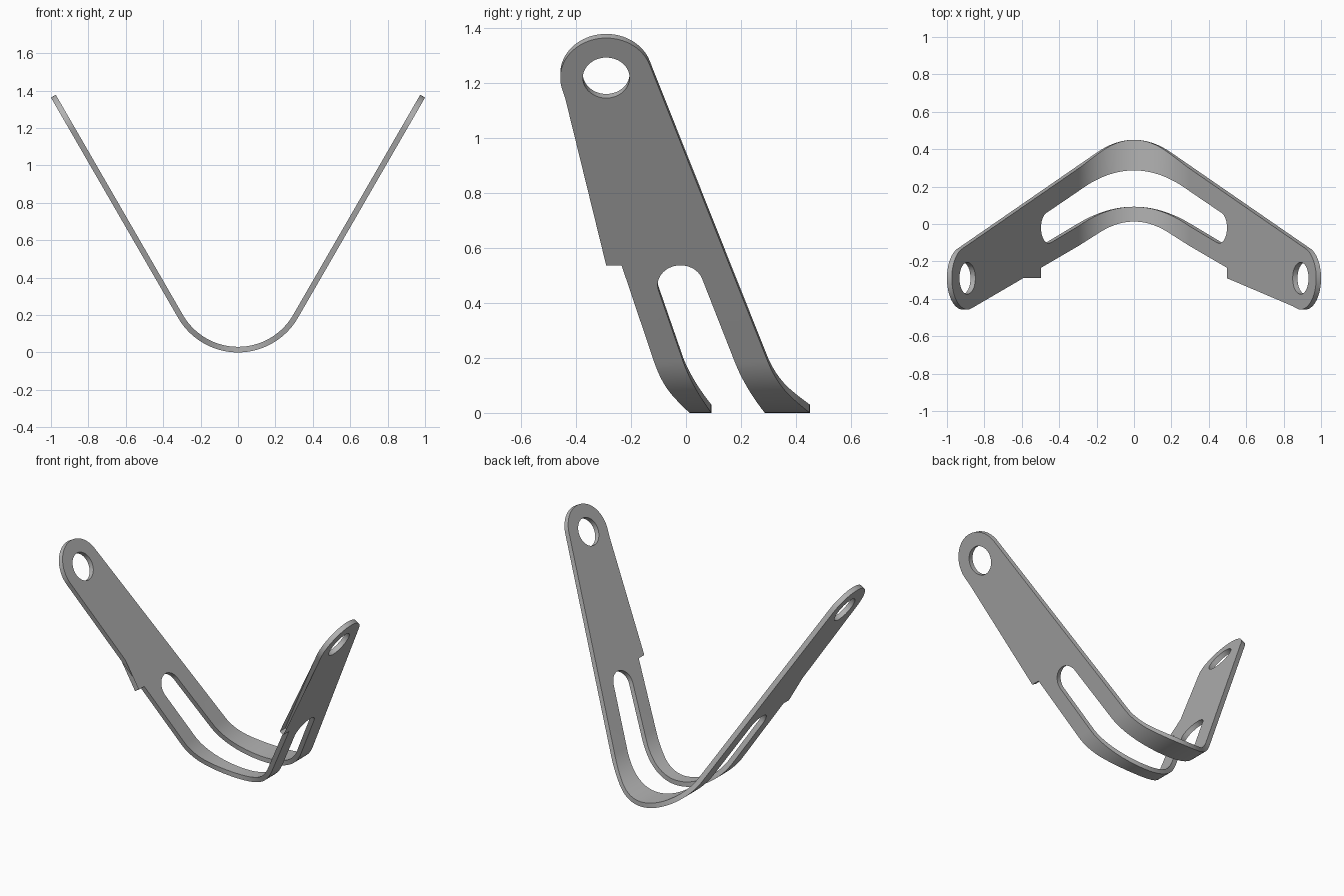
import bpy, bmesh, math

if "Cube" in bpy.data.objects:
    bpy.data.objects.remove(bpy.data.objects["Cube"])

R, T, BEND = 0.37, 0.03, math.radians(60)   # outer bend radius, thickness, bend angle
S0 = R * BEND                               # strip length where the arm becomes straight
X0, Z0 = R * math.sin(BEND), R * (1 - math.cos(BEND))
CX, SX = math.cos(BEND), math.sin(BEND)
CAP = (1.58, -0.29, 0.167)                  # rounded tip: along strip, y, radius
HOLE = (1.58, -0.29, 0.085)
SLOT = (0.71, -0.02, 0.083)                 # rounded end of the slot


def bend(s, d):
    """Place strip length s and depth d on the bent section."""
    a = abs(s)
    if a <= S0:
        x, z = (R - d) * math.sin(a / R), R - (R - d) * math.cos(a / R)
    else:
        x, z = X0 + (a - S0) * CX - d * SX, Z0 + (a - S0) * SX + d * CX
    return math.copysign(x, s), z


def edge(s, circle, slope, side, blend):
    """Plan edge: straight line tangent to an end circle, rounded over the middle."""
    c, cy, r = circle
    m = slope * CX
    n = math.hypot(m, 1)
    st, yt = c + side * r * m / n, cy + side * r / n
    if s >= st:
        return cy + side * math.sqrt(max(0, r * r - (s - c) ** 2))
    x, xt = bend(s, 0)[0], bend(st, 0)[0]
    y = yt + slope * (xt - x)
    return y - slope * (blend - x) ** 2 / (2 * blend) if x < blend else y


def column(s):
    """Front edge, opening front, opening back and back edge at one station."""
    a = abs(s)
    front, back = edge(a, CAP, 0.584, -1, 0.2), edge(a, CAP, 0.69, 1, 0.2)
    if a < SLOT[0] + SLOT[2]:
        lo, hi = edge(a, SLOT, 0.6, -1, 0.3), edge(a, SLOT, 0.68, 1, 0.32)
    else:
        h = math.sqrt(max(0, HOLE[2] ** 2 - (a - HOLE[0]) ** 2))
        if a > CAP[0] + HOLE[2]:
            lo = hi = (front + back) / 2
        else:
            lo, hi = HOLE[1] - h, HOLE[1] + h
    return [(s, y, 0) for y in (front, lo, hi, back)]


# Stations: bend, slot end, hole, rounded tip
stations = {round(S0 * i / 24, 5) for i in range(25)}
for (c, _, r), start in ((SLOT, -30), (HOLE, -90), (CAP, -30)):
    for i in range(29):
        t = math.radians(start + (90 - start) * i / 28)
        stations.add(round(c + r * math.sin(t), 5))
stations |= {-s for s in stations}

# Flat strip with its openings
bm = bmesh.new()
cols = [[bm.verts.new(p) for p in column(s)] for s in sorted(stations)]
for a, b in zip(cols, cols[1:]):
    for k in (0, 2):
        bm.faces.new((a[k], b[k], b[k + 1], a[k + 1]))
bmesh.ops.remove_doubles(bm, verts=bm.verts, dist=0.00005)

# Thicken, then fold into shape
top = bmesh.ops.extrude_face_region(bm, geom=bm.faces[:])["geom"]
for v in top:
    if isinstance(v, bmesh.types.BMVert):
        v.co.z = T
for v in bm.verts:
    x, z = bend(v.co.x, v.co.z)
    v.co.x, v.co.z = x, z
bmesh.ops.recalc_face_normals(bm, faces=bm.faces)

mesh = bpy.data.meshes.new("bent_bracket")
bm.to_mesh(mesh)
bm.free()
bracket = bpy.data.objects.new("bent_bracket", mesh)
bpy.context.collection.objects.link(bracket)

grey = bpy.data.materials.new("plain_grey")
grey.diffuse_color = (0.45, 0.45, 0.45, 1)
grey.use_nodes = True
grey.node_tree.nodes["Principled BSDF"].inputs["Base Color"].default_value = grey.diffuse_color
mesh.materials.append(grey)

bpy.context.view_layer.objects.active = bracket
bracket.select_set(True)
bpy.ops.object.shade_smooth_by_angle(angle=math.radians(30))
